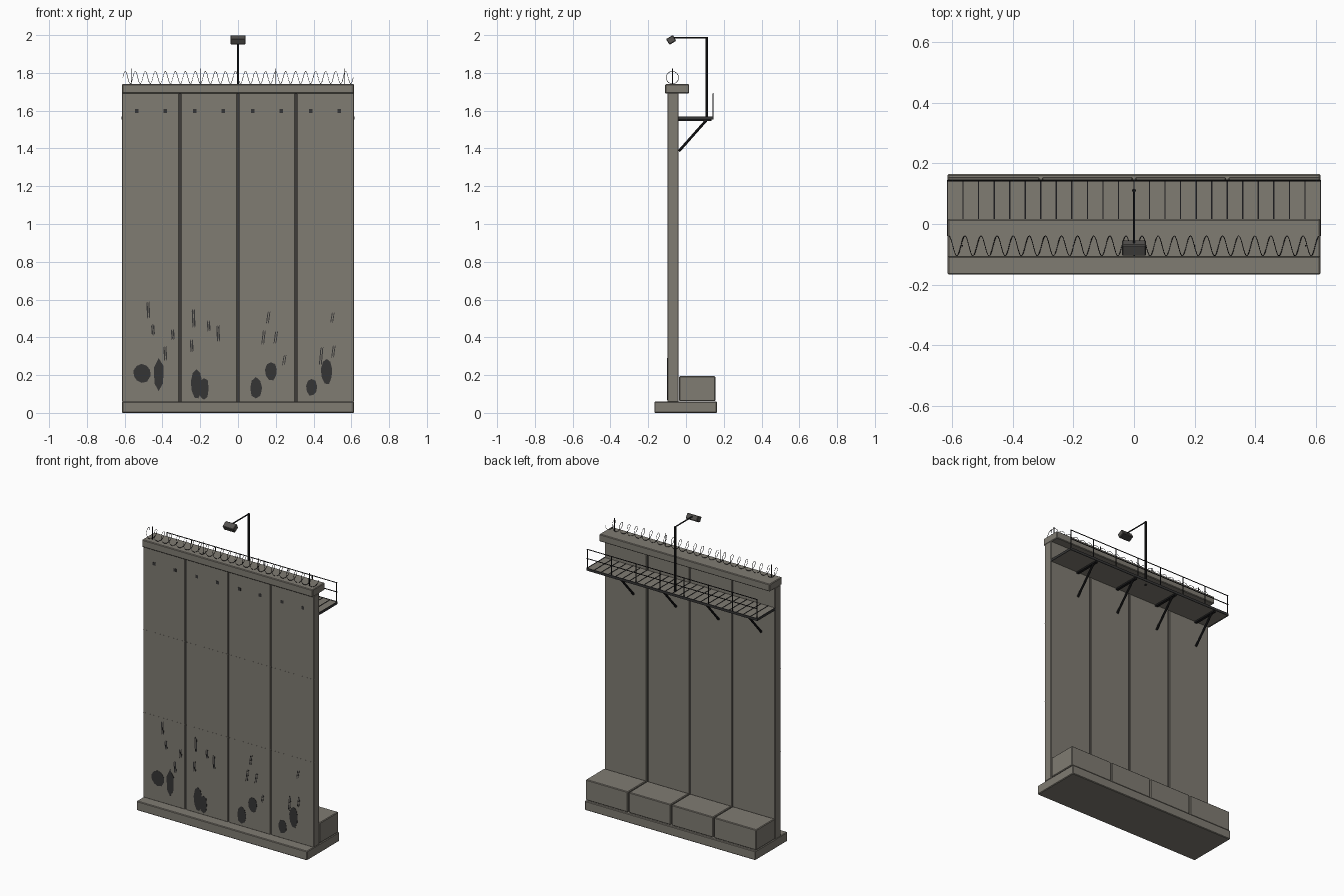
import bpy, bmesh, math, random
from mathutils import Vector, Matrix

if "Cube" in bpy.data.objects:
    bpy.data.objects.remove(bpy.data.objects["Cube"])

random.seed(4)


def mat(name, rgb):
    m = bpy.data.materials.new(name)
    m.diffuse_color = (*rgb, 1)
    m.use_nodes = True
    m.node_tree.nodes["Principled BSDF"].inputs["Base Color"].default_value = m.diffuse_color
    return m


CONCRETE = mat("concrete", (0.215, 0.2, 0.17))
JOINT = mat("joint grey", (0.085, 0.08, 0.072))
STAIN = mat("dark stain", (0.036, 0.036, 0.036))
STEEL = mat("black steel", (0.012, 0.012, 0.013))
HOUSING = mat("lamp grey", (0.09, 0.086, 0.08))


def finish(name, bm, material, bevel=0):
    bmesh.ops.recalc_face_normals(bm, faces=bm.faces)
    me = bpy.data.meshes.new(name)
    bm.to_mesh(me)
    bm.free()
    me.materials.append(material)
    ob = bpy.data.objects.new(name, me)
    bpy.context.collection.objects.link(ob)
    if bevel:
        mod = ob.modifiers.new("bevel", "BEVEL")
        mod.width = bevel
        mod.segments = 1
    return ob


def add_box(bm, x0, x1, y0, y1, z0, z1):
    m = Matrix.Translation(((x0 + x1) / 2, (y0 + y1) / 2, (z0 + z1) / 2))
    bmesh.ops.create_cube(bm, size=1, matrix=m @ Matrix.Diagonal((x1 - x0, y1 - y0, z1 - z0, 1)))


def boxes(name, dims, material, bevel=0):
    bm = bmesh.new()
    for d in dims:
        add_box(bm, *d)
    return finish(name, bm, material, bevel)


def add_rod(bm, a, b, r, sides=8):
    a, b = Vector(a), Vector(b)
    rot = (b - a).to_track_quat('Z', 'Y').to_matrix().to_4x4()
    bmesh.ops.create_cone(bm, cap_ends=True, segments=sides, radius1=r, radius2=r,
                          depth=(b - a).length, matrix=Matrix.Translation((a + b) / 2) @ rot)


def rods(name, pairs, r, material, sides=8):
    bm = bmesh.new()
    for a, b in pairs:
        add_rod(bm, a, b, r, sides)
    return finish(name, bm, material)


W = 0.614            # half width of the wall
FRONT, BACK = -0.098, -0.04
P = 2 * W / 4        # panel pitch
starts = [-W + i * P for i in range(4)]

# Footing, wall panels, joint fillers and coping
boxes("footing", [(-W, W, -0.167, 0.164, 0, 0.06)], CONCRETE, 0.004)
boxes("wall_panels", [(x + (0.005 if i else 0), x + P - (0.005 if i < 3 else 0), FRONT, BACK, 0.058, 1.695)
                      for i, x in enumerate(starts)], CONCRETE, 0.003)
boxes("panel_joints", [(x - 0.006, x + 0.006, FRONT + 0.006, BACK - 0.006, 0.06, 1.695)
                       for x in starts[1:]], JOINT)
boxes("coping", [(-W, W, -0.111, 0.016, 1.692, 1.74)], CONCRETE, 0.004)

# Ballast blocks along the back
boxes("ballast_blocks", [(x + (0.004 if i else 0), x + P - (0.004 if i < 3 else 0), -0.036, 0.155, 0.062, 0.195)
                         for i, x in enumerate(starts)], CONCRETE, 0.004)

# Formwork lines and tie holes on the front
boxes("formwork_lines", [(-W, W, FRONT - 0.0006, FRONT + 0.002, z, z + 0.002)
                         for z in (0.61, 1.15)], CONCRETE)
boxes("tie_holes", [(c - 0.01, c + 0.01, FRONT - 0.001, FRONT + 0.002, 1.588, 1.608)
                    for x in starts for c in (x + P / 2 - 0.075, x + P / 2 + 0.075)], STAIN)


def plate(bm, pts, y):
    f = bm.faces.new([bm.verts.new((x, y, z)) for x, z in pts])
    out = bmesh.ops.extrude_face_region(bm, geom=[f])["geom"]
    bmesh.ops.translate(bm, vec=(0, 0.004, 0), verts=[v for v in out if isinstance(v, bmesh.types.BMVert)])


# Damp stains: x, z, half width, half height, sides
bm = bmesh.new()
for x, z, w, h, n in [(-0.51, 0.21, 0.047, 0.053, 10), (-0.42, 0.2, 0.029, 0.092, 6),
                      (-0.22, 0.15, 0.03, 0.078, 9), (-0.18, 0.127, 0.027, 0.062, 8),
                      (0.095, 0.132, 0.032, 0.056, 8), (0.175, 0.22, 0.034, 0.05, 9),
                      (0.39, 0.136, 0.031, 0.046, 9), (0.47, 0.22, 0.032, 0.07, 9)]:
    pts = []
    for k in range(n):
        a = math.tau * k / n + math.pi / 2
        s = random.uniform(0.9, 1.05)
        pts.append((x + w * s * math.cos(a), z + h * s * math.sin(a)))
    plate(bm, pts, FRONT - 0.0015 - 0.0002 * (x > -0.2))
finish("damp_stains", bm, STAIN)

# Scratches: paired slanted strips at x, z, height
bm = bmesh.new()
for x, z, h in [(-0.475, 0.545, 0.09), (-0.45, 0.44, 0.06), (-0.385, 0.315, 0.08), (-0.345, 0.415, 0.06),
                (-0.235, 0.5, 0.1), (-0.245, 0.355, 0.07), (-0.155, 0.46, 0.06), (-0.105, 0.42, 0.09),
                (0.16, 0.505, 0.07), (0.135, 0.4, 0.08), (0.2, 0.4, 0.07), (0.245, 0.28, 0.06),
                (0.5, 0.505, 0.06), (0.505, 0.325, 0.07), (0.44, 0.3, 0.1)]:
    for dx in (-0.005, 0.005):
        lean = 0.004 if x > 0 else -0.002
        plate(bm, [(x + dx - 0.003 - lean, z - h / 2), (x + dx + 0.003 - lean, z - h / 2 + 0.01),
                   (x + dx + 0.003 + lean, z + h / 2), (x + dx - 0.003 + lean, z + h / 2 - 0.01)], FRONT - 0.001)
finish("scratches", bm, STAIN)

# Walkway deck with plank seams and steel edges
boxes("walkway_deck", [(-W, W, BACK, 0.143, 1.555, 1.566)], CONCRETE)
boxes("deck_seams", [(x - 0.002, x + 0.002, BACK, 0.143, 1.563, 1.568)
                     for x in (-W + i * 2 * W / 24 for i in range(1, 24))], STEEL)
boxes("deck_edges", [(s * W - 0.002, s * W + 0.002, BACK, 0.145, 1.552, 1.568) for s in (-1, 1)]
      + [(-W, W, 0.141, 0.146, 1.552, 1.568)], STAIN)

# Handrail
Y = 0.143
rods("handrail_posts", [((x, Y, 1.56), (x, Y, 1.692))
                        for x in (-0.61 + i * 1.22 / 7 for i in range(8))], 0.003, STEEL, 6)
rods("handrails", [((-W, Y, z), (W, Y, z)) for z in (1.63, 1.69)], 0.003, STEEL, 6)

# Wall brackets: arm and diagonal strut
bx = [-0.515 + i * P for i in range(4)]
boxes("bracket_arms", [(x - 0.009, x + 0.009, BACK, 0.135, 1.545, 1.556) for x in bx], STEEL)
rods("bracket_struts", [((x, BACK + 0.002, 1.385), (x, 0.11, 1.552)) for x in bx], 0.007, STEEL)

# Lamp post, arm and tilted head
rods("lamp_post", [((0, 0.11, 1.55), (0, 0.11, 1.99))], 0.0065, STEEL)
rods("lamp_arm", [((0, 0.113, 1.987), (0, -0.07, 1.987))], 0.004, STEEL)
bm = bmesh.new()
tilt = Matrix.Translation((0, -0.079, 1.975)) @ Matrix.Rotation(math.radians(30), 4, 'X')
bmesh.ops.create_cube(bm, size=1, matrix=tilt @ Matrix.Diagonal((0.08, 0.042, 0.034, 1)))
finish("lamp_head", bm, HOUSING, 0.003)
bm = bmesh.new()
bmesh.ops.create_cube(bm, size=1, matrix=tilt @ Matrix.Translation((0, 0, -0.017))
                      @ Matrix.Diagonal((0.068, 0.032, 0.003, 1)))
finish("lamp_lens", bm, STAIN)

# Coiled wire on the coping with its support pins
turns, steps = 23, 16
curve = bpy.data.curves.new("wire_coil", "CURVE")
curve.dimensions = "3D"
curve.bevel_depth = 0.0013
curve.bevel_resolution = 0
sp = curve.splines.new("POLY")
sp.points.add(turns * steps)
for k, p in enumerate(sp.points):
    a = math.tau * k / steps
    p.co = (-0.61 + 1.22 * k / (turns * steps), -0.072 + 0.033 * math.cos(a), 1.775 + 0.033 * math.sin(a), 1)
curve.materials.append(STEEL)
bpy.context.collection.objects.link(bpy.data.objects.new("wire_coil", curve))
rods("wire_pins", [((x, -0.072, 1.738), (x, -0.072, 1.823)) for x in (-0.565, -0.2, 0.2, 0.565)],
     0.0028, STEEL, 6)
